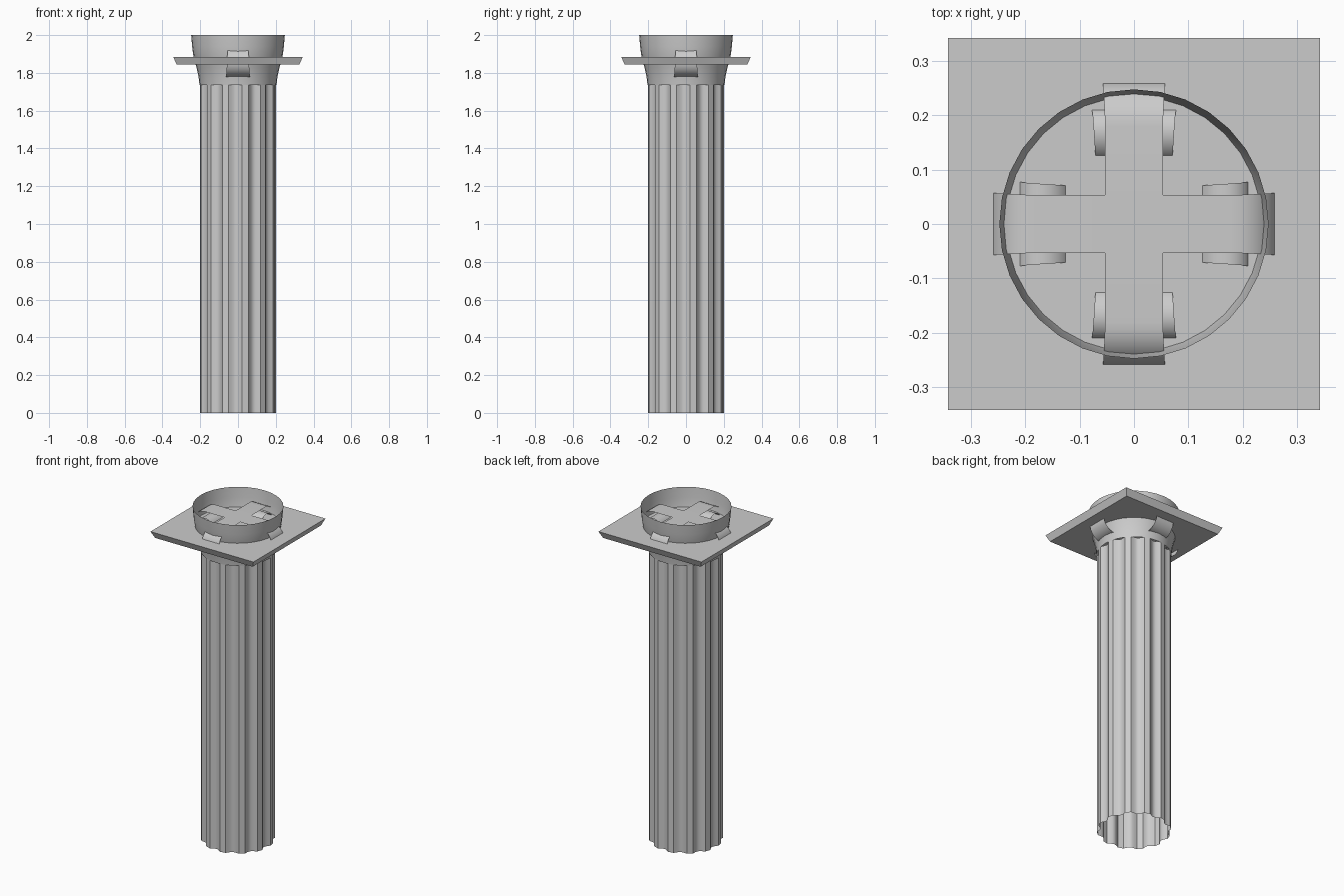
import bpy, bmesh, math
from mathutils import Matrix, Vector

cube = bpy.data.objects.get("Cube")
if cube:
    bpy.data.objects.remove(cube, do_unlink=True)

stone = bpy.data.materials.new("grey_stone")
stone.use_nodes = True
COLOUR = (0.6, 0.6, 0.6, 1)
stone.diffuse_color = COLOUR
bsdf = next(n for n in stone.node_tree.nodes if n.type == 'BSDF_PRINCIPLED')
bsdf.inputs["Base Color"].default_value = COLOUR
bsdf.inputs["Roughness"].default_value = 0.9


def finish(name, bm, smooth=True):
    mesh = bpy.data.meshes.new(name)
    bm.to_mesh(mesh)
    bm.free()
    obj = bpy.data.objects.new(name, mesh)
    bpy.context.collection.objects.link(obj)
    mesh.materials.append(stone)
    if smooth:
        bpy.ops.object.select_all(action='DESELECT')
        obj.select_set(True)
        bpy.context.view_layer.objects.active = obj
        bpy.ops.object.shade_smooth_by_angle(angle=math.radians(30))


def skin(bm, rows, closed):
    """Join successive rows of points with quads."""
    grid = [[bm.verts.new(p) for p in row] for row in rows]
    n = len(grid[0])
    for low, high in zip(grid, grid[1:]):
        for i in range(n if closed else n - 1):
            j = (i + 1) % n
            bm.faces.new((low[i], low[j], high[j], high[i]))


# Hollow fluted shaft: narrow ridges between concave channels
FLUTES, STEPS = 12, 6
pitch = 2 * math.pi / FLUTES
ridge = math.radians(9.5)
section = []
for k in range(FLUTES):
    start = math.radians(-79) + k * pitch + ridge / 2
    for i in range(STEPS + 1):
        t = i / STEPS
        r = 0.203 - 0.02 * math.sin(math.pi * t)
        a = start + t * (pitch - ridge)
        section.append((r * math.cos(a), r * math.sin(a)))
bm = bmesh.new()
skin(bm, [[(x, y, z) for x, y in section] for z in (0, 1.74)], True)
finish("fluted_shaft", bm)

# Flaring open collar that passes through the slab
SIDES = 32
profile = [(0.204, 1.735), (0.209, 1.78), (0.22, 1.83),
           (0.235, 1.88), (0.243, 1.94), (0.248, 2.0)]
bm = bmesh.new()
skin(bm, [[(r * math.cos(2 * math.pi * i / SIDES),
            r * math.sin(2 * math.pi * i / SIDES), z) for i in range(SIDES)]
          for r, z in profile], True)
finish("flared_collar", bm)

# Square slab with undercut edges
bm = bmesh.new()
bmesh.ops.create_cube(bm, size=1)
for v in bm.verts:
    top = v.co.z > 0
    half = 0.343 if top else 0.325
    v.co = (math.copysign(half, v.co.x), math.copysign(half, v.co.y),
            1.885 if top else 1.845)
finish("square_slab", bm, False)

# Four-armed scroll band: each arm rolls down and inward, widening as it goes
RADII = [0.08, 0.085, 0.08, 0.066, 0.05, 0.033, 0.026]   # one per quarter turn
WIDTH, CX, CZ = 0.053, 0.18, 1.857
path = [(WIDTH, CZ + RADII[0], WIDTH)]
for q in range(len(RADII) - 1):
    for i in range(8):
        t = i / 8
        r = RADII[q] * (1 - t) + RADII[q + 1] * t
        a = (q + t) * math.pi / 2
        path.append((CX + r * math.sin(a), CZ + r * math.cos(a),
                     WIDTH + 0.0054 * (q + t)))
bm = bmesh.new()
for k in range(4):
    turn = Matrix.Rotation(k * math.pi / 2, 3, 'Z')
    skin(bm, [[turn @ Vector((x, side * w, z)) for side in (1, -1)]
              for x, z, w in path], False)
corners = [(sx * WIDTH, sy * WIDTH, CZ + RADII[0])
           for sx, sy in ((-1, -1), (1, -1), (1, 1), (-1, 1))]
bm.faces.new([bm.verts.new(c) for c in corners])
bmesh.ops.remove_doubles(bm, verts=bm.verts, dist=0.0005)
finish("scroll_band", bm)
